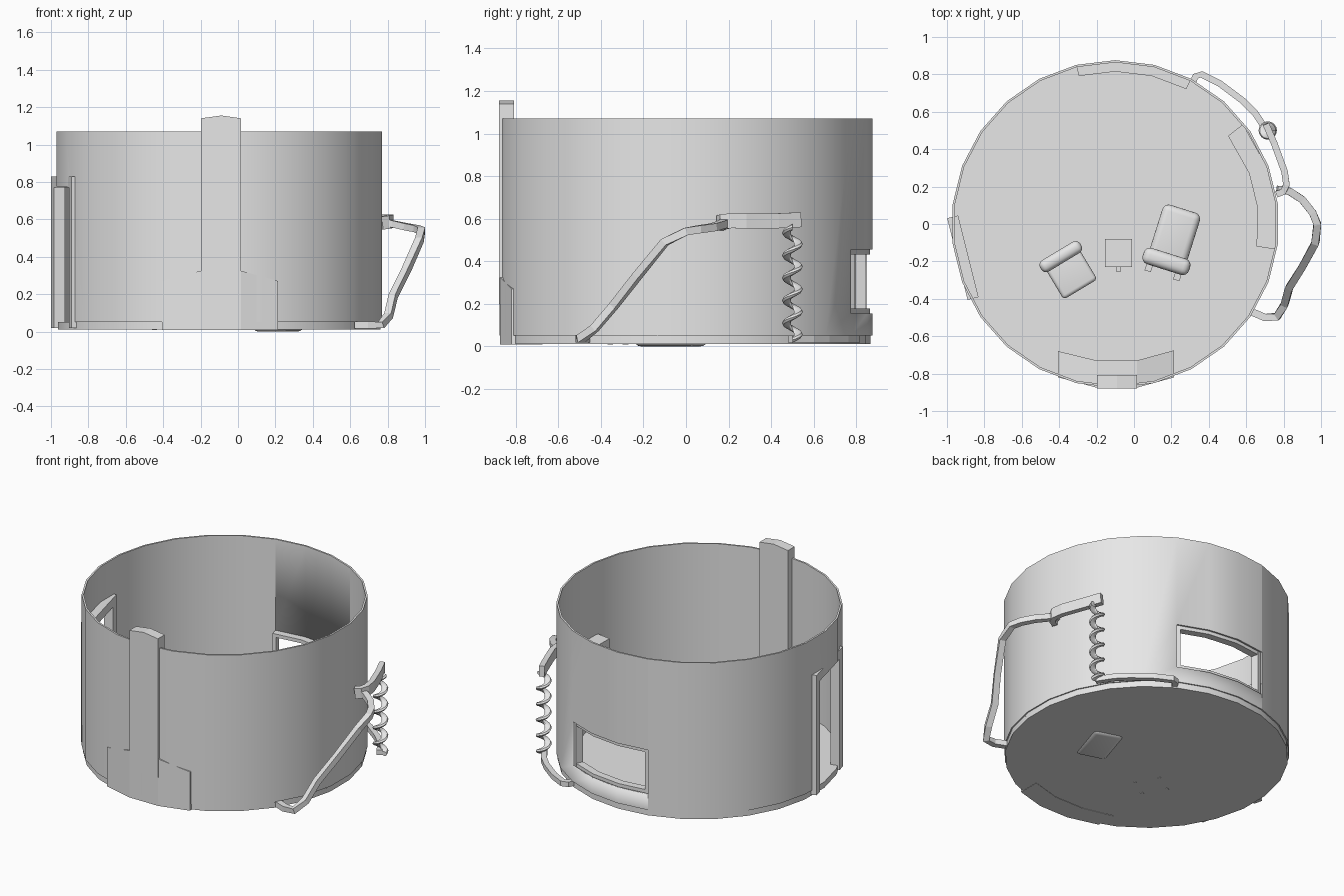
import bpy, bmesh, math
from mathutils import Vector, Matrix

if "Cube" in bpy.data.objects:
    bpy.data.objects.remove(bpy.data.objects["Cube"])

grey = bpy.data.materials.new("light grey")
grey.diffuse_color = (0.8, 0.8, 0.8, 1)
grey.use_nodes = True
grey.node_tree.nodes["Principled BSDF"].inputs["Base Color"].default_value = grey.diffuse_color
CX, N, R = -0.1, 26, 0.876
STEP = 360 / N


def finish(name, bm, smooth=True, bevel=0):
    bmesh.ops.recalc_face_normals(bm, faces=bm.faces[:])
    me = bpy.data.meshes.new(name)
    bm.to_mesh(me)
    bm.free()
    me.materials.append(grey)
    ob = bpy.data.objects.new(name, me)
    bpy.context.collection.objects.link(ob)
    bpy.ops.object.select_all(action='DESELECT')
    ob.select_set(True)
    bpy.context.view_layer.objects.active = ob
    if bevel:
        m = ob.modifiers.new("round", 'BEVEL')
        m.width, m.segments = bevel, 4
        bpy.ops.object.modifier_apply(modifier=m.name)
    if smooth:
        bpy.ops.object.shade_smooth_by_angle(angle=math.radians(32))
    return ob


def loft(name, sections, closed=False, smooth=True):
    """Skin a list of equal cross-sections."""
    bm = bmesh.new()
    rows = [[bm.verts.new(p) for p in s] for s in sections]
    n = len(rows[0])
    pairs = list(zip(rows, rows[1:])) + ([(rows[-1], rows[0])] if closed else [])
    for a, b in pairs:
        for i in range(n):
            j = (i + 1) % n
            bm.faces.new((a[i], a[j], b[j], b[i]))
    if not closed:
        bm.faces.new(rows[0])
        bm.faces.new(rows[-1])
    return finish(name, bm, smooth)


def polar(r, deg, z):
    a = math.radians(deg)
    return (CX + r * math.cos(a), r * math.sin(a), z)


def arc(r0, r1, z0, z1, angles):
    return [[polar(r0, a, z0), polar(r1, a, z0), polar(r1, a, z1), polar(r0, a, z1)] for a in angles]


def box(name, centre, size, deg=0, local=(0, 0, 0), bevel=0):
    """Box placed at a local offset inside a rotated frame."""
    bm = bmesh.new()
    mat = (Matrix.Translation(centre) @ Matrix.Rotation(math.radians(deg), 4, 'Z')
           @ Matrix.Translation(local) @ Matrix.Diagonal((*size, 1)))
    bmesh.ops.create_cube(bm, size=1, matrix=mat)
    return finish(name, bm, bevel > 0, bevel)


def ribbon(name, pts, width, height):
    """Rectangular bar swept along points, kept upright."""
    pts = [Vector(p) for p in pts]
    secs = []
    for i, p in enumerate(pts):
        t = (pts[min(i + 1, len(pts) - 1)] - pts[max(i - 1, 0)]).normalized()
        s = t.cross(Vector((0, 0, 1))).normalized()
        u = s.cross(t)
        secs.append([p + s * width / 2 * a + u * height / 2 * b
                     for a, b in ((-1, -1), (1, -1), (1, 1), (-1, 1))])
    return loft(name, secs, smooth=False)


ring = [90 + i * STEP for i in range(N)]

# Round wall and floor
wall = loft("round_wall", arc(R - 0.012, R, 0.05, 1.07, ring), closed=True)
loft("floor", [[polar(R - 0.008, a, z) for a in ring] for z in (0.01, 0.05)])

# Door frame position: a straight frame on the left wall
DOOR, DANG = (-0.915, -0.18, 0), 14
DW, DT, DTOP = 0.45, 0.06, 0.83

# Cut the window and doorway
win = [90 + k * STEP for k in (-2, -1, 0, 1)]
cutters = [loft("window_cutter", arc(0.78, 0.95, 0.155, 0.455, win)),
           box("door_cutter", DOOR, (0.3, DW - 0.1, DTOP - 0.1), DANG, (0, 0, 0.41))]
bpy.ops.object.select_all(action='DESELECT')
bpy.context.view_layer.objects.active = wall
wall.select_set(True)
for c in cutters:
    m = wall.modifiers.new("cut", 'BOOLEAN')
    m.operation, m.solver, m.object = 'DIFFERENCE', 'EXACT', c
    bpy.ops.object.modifier_apply(modifier=m.name)
for c in cutters:
    bpy.data.objects.remove(c)

# Window frame
for nm, z0, z1 in (("sill", 0.155, 0.178), ("head", 0.432, 0.455)):
    loft("window_" + nm, arc(0.815, 0.864, z0, z1, win))
for nm, a0, a1 in (("right", win[0], win[0] + 1.6), ("left", win[3] - 1.6, win[3])):
    loft("window_side_" + nm, arc(0.815, 0.864, 0.155, 0.455, (a0, a1)))

# Door frame
for s, nm in ((-1, "front"), (1, "rear")):
    box("door_post_" + nm, DOOR, (DT, 0.06, DTOP - 0.02), DANG,
        (0, s * (DW / 2 - 0.03), (DTOP + 0.02) / 2))
box("door_lintel", DOOR, (DT, DW - 0.12, 0.06), DANG, (0, 0, DTOP - 0.03))

# Fireplace and chimney at the front
loft("fireplace", [[(x, yo, 0.008), (x, yi, 0.008), (x, yi, z), (x, yo, z)] for x, yo, yi, z in (
    (-0.405, -0.82, -0.68, 0.27), (-0.2, -0.875, -0.73, 0.325),
    (0.015, -0.875, -0.73, 0.325), (0.215, -0.82, -0.675, 0.27))], smooth=False)
loft("chimney", [[(x, -0.88, 0.2), (x, -0.808, 0.2), (x, -0.808, z), (x, -0.88, z)] for x, z in (
    (-0.197, 1.14), (-0.09, 1.155), (0.017, 1.14))], smooth=False)

# Curved counter inside the right wall
loft("counter", arc(0.765, 0.866, 0.04, 0.58, (-9, 6.92, 20.77, 38)))

# Outside pipe: bracket, drop pipe, coil, lower pipe
ribbon("pipe_bracket", [(0.705, 0.535, 0.595), (0.75, 0.43, 0.59), (0.805, 0.28, 0.59),
                        (0.815, 0.21, 0.59), (0.80, 0.175, 0.585), (0.765, 0.16, 0.58)], 0.035, 0.07)
ribbon("drop_pipe", [(0.765, 0.185, 0.59), (0.83, 0.175, 0.575), (0.90, 0.13, 0.56),
                     (0.955, 0.06, 0.55), (0.98, 0.0, 0.54), (0.97, -0.1, 0.49),
                     (0.90, -0.23, 0.33), (0.83, -0.34, 0.19), (0.805, -0.43, 0.085),
                     (0.765, -0.495, 0.035), (0.70, -0.5, 0.035), (0.63, -0.47, 0.035)], 0.04, 0.036)
ribbon("lower_pipe", [(0.715, 0.49, 0.035), (0.65, 0.59, 0.035), (0.58, 0.66, 0.035),
                      (0.46, 0.75, 0.035), (0.36, 0.80, 0.035), (0.33, 0.79, 0.035),
                      (0.31, 0.75, 0.035)], 0.035, 0.034)
turns, seg = 5, 16
coil = []
for i in range(turns * seg + 1):
    a = 2 * math.pi * i / seg
    out = Vector((math.cos(a), math.sin(a), 0))
    mid = Vector((0.715, 0.5, 0.03 + 0.53 * i / (turns * seg))) + out * 0.028
    coil.append([mid + out * 0.021 * math.cos(b) + Vector((0, 0, 0.015 * math.sin(b)))
                 for b in (k * math.pi / 4 for k in range(8))])
loft("coil", coil)

# Long armchair on the right of the room
C, A = (0.205, -0.1, 0), -17.5
box("long_chair_seat", C, (0.21, 0.32, 0.2), A, (0, 0.03, 0.1), 0.035)
box("long_chair_back", C, (0.26, 0.09, 0.26), A, (0, -0.105, 0.17), 0.035)
for x in (-0.08, 0.08):
    box("long_chair_foot", C, (0.035, 0.04, 0.1), A, (x, -0.165, 0.09))

# Small armchair on the left
C, A = (-0.34, -0.26, 0), 31
box("small_chair_seat", C, (0.21, 0.23, 0.14), A, (0, 0.01, 0.14), 0.02)
box("small_chair_back", C, (0.25, 0.07, 0.22), A, (0, 0.1, 0.2), 0.03)
for x in (-0.07, 0.07):
    for y in (-0.07, 0.09):
        box("small_chair_leg", C, (0.02, 0.02, 0.08), A, (x, y, 0.048))

# Little table between them
C = (-0.083, -0.155, 0)
box("table_top", C, (0.145, 0.15, 0.025), 0, (0, 0, 0.16))
for x in (-0.05, 0.05):
    for y in (-0.055, 0.055):
        box("table_leg", C, (0.018, 0.018, 0.14), 0, (x, y, 0.08))
box("table_knob", C, (0.025, 0.03, 0.025), 0, (0, -0.085, 0.13))
